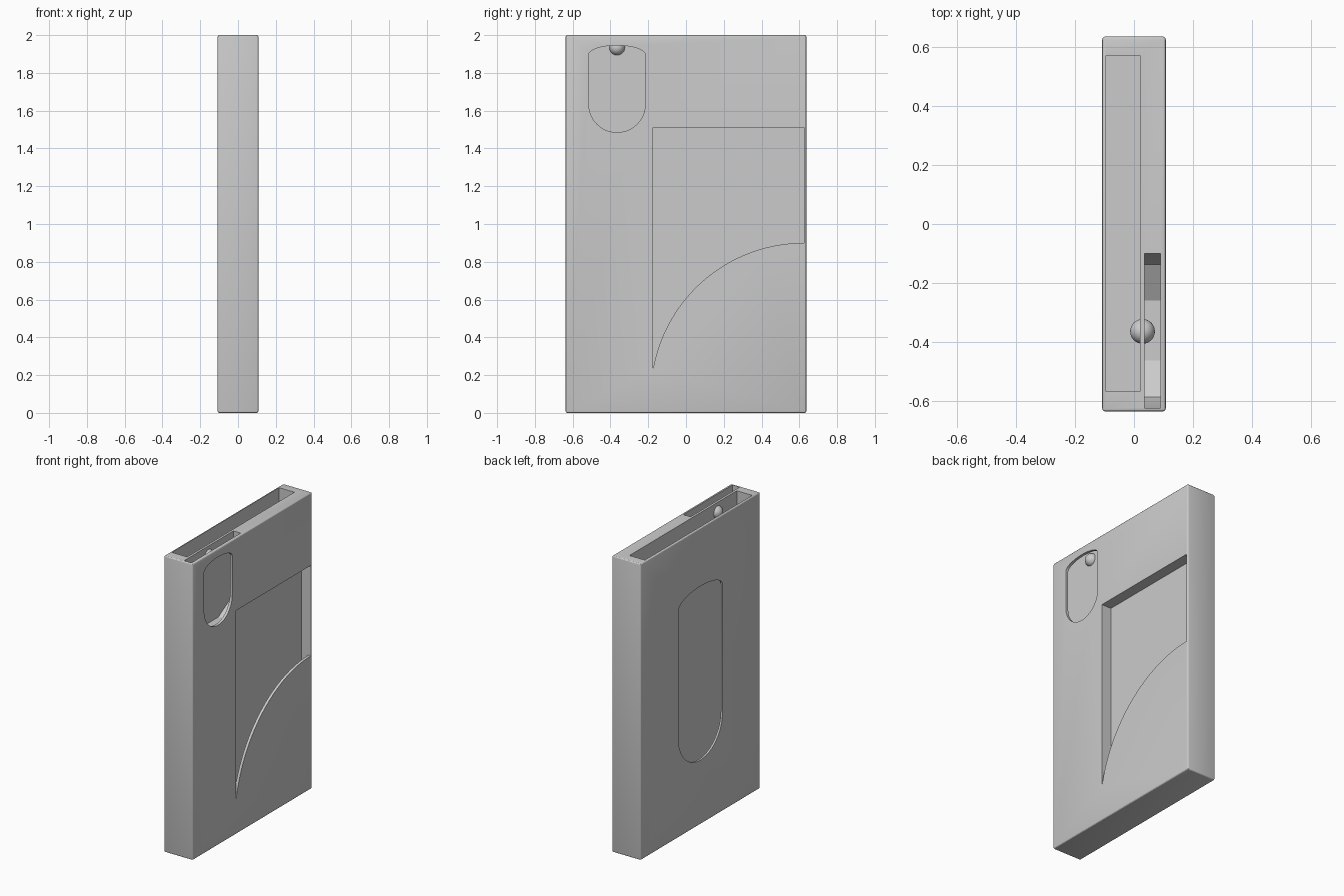
import bpy, bmesh
from math import sin, cos, pi, sqrt

cube = bpy.data.objects.get("Cube")
if cube:
    bpy.data.objects.remove(cube, do_unlink=True)

grey = bpy.data.materials.new("light grey plastic")
grey.use_nodes = True
grey.diffuse_color = (0.6, 0.6, 0.6, 1)
grey.node_tree.nodes["Principled BSDF"].inputs["Base Color"].default_value = grey.diffuse_color


def prism(name, outline, x0, x1):
    """Extrude a (y, z) outline along x from x0 to x1."""
    bm = bmesh.new()
    face = bm.faces.new([bm.verts.new((x0, y, z)) for y, z in outline])
    grown = bmesh.ops.extrude_face_region(bm, geom=[face])["geom"]
    for v in grown:
        if isinstance(v, bmesh.types.BMVert):
            v.co.x = x1
    bmesh.ops.recalc_face_normals(bm, faces=bm.faces)
    mesh = bpy.data.meshes.new(name)
    bm.to_mesh(mesh)
    bm.free()
    obj = bpy.data.objects.new(name, mesh)
    bpy.context.collection.objects.link(obj)
    obj.data.materials.append(grey)
    return obj


def rect(y0, y1, z0, z1):
    return [(y0, z0), (y1, z0), (y1, z1), (y0, z1)]


def window(yc, r, z_low, z_high, n=24):
    """Round-bottomed opening with a flatter elliptical top."""
    low = [(yc - r * cos(pi * i / n), z_low - r * sin(pi * i / n)) for i in range(n + 1)]
    high = [(yc + r * cos(pi * i / n), z_high + r / 3 * sin(pi * i / n)) for i in range(n + 1)]
    return low + high


# Solid case with softened edges
body = prism("case_body", rect(-0.637, 0.637, 0, 2), -0.108, 0.108)
bevel = body.modifiers.new("soft_edges", "BEVEL")
bevel.width = 0.01
bevel.segments = 3

# Small slot outline with a rounded floor, open at the top
slot_y = -0.3625
half = [(0.102, 1.48), (0.225, 1.55), (0.2625, 1.64), (0.2625, 2.1)]
slot = [(slot_y + y, z) for y, z in half] + [(slot_y - y, z) for y, z in reversed(half)]

# Thumb opening outline: square top, circular lower lip
y0, y1, lip = -0.175, 0.625, 0.9
radius = 0.8126
arc = []
for i in range(33):
    y = y0 + (y1 - y0) * (i / 32) ** 1.4
    arc.append((y, lip - radius + sqrt(radius ** 2 - (y1 - y) ** 2)))
opening = arc + [(y1, 1.51), (y0, 1.51)]

cutters = [
    prism("main_slot", rect(-0.57, 0.573, 0.07, 2.1), -0.095, 0.02),
    prism("main_window", window(0, 0.235, 0.67, 1.53), -0.15, -0.05),
    prism("small_slot", slot, 0.036, 0.09),
    prism("small_window", window(-0.365, 0.15, 1.635, 1.895), 0.06, 0.15),
    prism("side_pocket", rect(y0, y1, 0.2, 1.51), 0.036, 0.09),
    prism("side_opening", opening, 0.06, 0.15),
]
for cutter in cutters:
    cutter.hide_render = True
    cut = body.modifiers.new(cutter.name, "BOOLEAN")
    cut.operation = "DIFFERENCE"
    cut.solver = "EXACT"
    cut.object = cutter

# Bake the cuts and drop the cutters
bpy.ops.object.select_all(action="DESELECT")
bpy.context.view_layer.objects.active = body
body.select_set(True)
for name in [m.name for m in body.modifiers]:
    bpy.ops.object.modifier_apply(modifier=name)
for cutter in cutters:
    bpy.data.objects.remove(cutter, do_unlink=True)
bpy.ops.object.shade_smooth_by_angle(angle=pi / 7)

# Retaining bump on the inner wall of the small slot
bpy.ops.mesh.primitive_uv_sphere_add(segments=32, ring_count=16, radius=0.042,
                                     location=(0.029, -0.365, 1.935))
bump = bpy.context.object
bump.name = "retaining_bump"
bump.data.materials.append(grey)
bpy.ops.object.shade_smooth()
